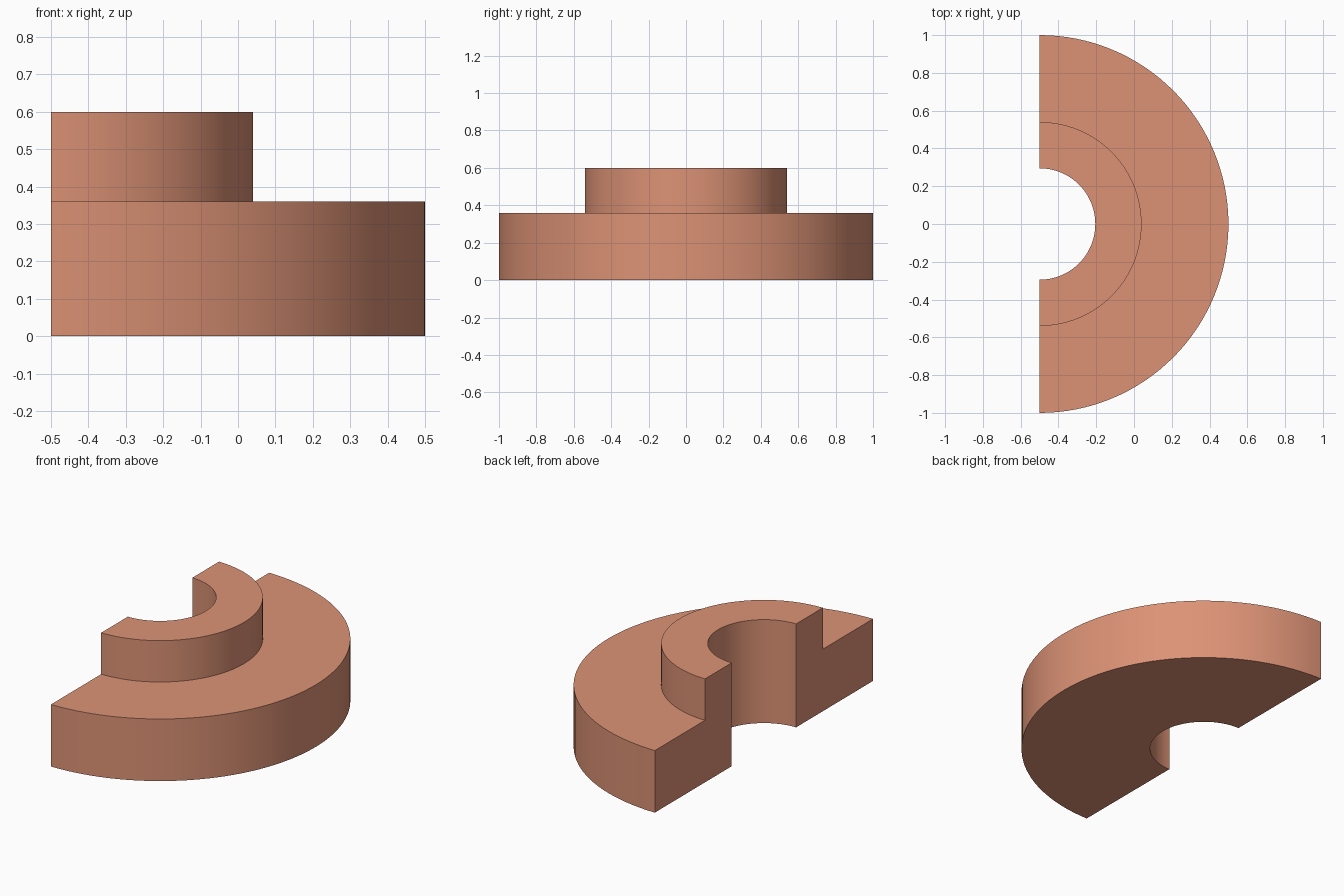
import bpy, bmesh, math

if "Cube" in bpy.data.objects:
    bpy.data.objects.remove(bpy.data.objects["Cube"])

CX = -0.5      # centre axis of the half rings lies on the cut plane
SEGS = 64      # steps around the half turn


def half_ring(name, r_in, r_out, height, mat):
    """Spin a rectangular section half a turn and close both cut ends."""
    bm = bmesh.new()
    section = [(r_in, 0), (r_out, 0), (r_out, height), (r_in, height)]
    loops = []
    for i in range(SEGS + 1):
        a = -math.pi / 2 + math.pi * i / SEGS
        loops.append([bm.verts.new((CX + r * math.cos(a), r * math.sin(a), z))
                      for r, z in section])
    for a, b in zip(loops, loops[1:]):
        for k in range(4):
            n = (k + 1) % 4
            bm.faces.new((a[k], b[k], b[n], a[n]))
    bm.faces.new(loops[0])
    bm.faces.new(loops[-1][::-1])
    bmesh.ops.recalc_face_normals(bm, faces=bm.faces)
    mesh = bpy.data.meshes.new(name)
    bm.to_mesh(mesh)
    bm.free()
    mesh.materials.append(mat)
    obj = bpy.data.objects.new(name, mesh)
    bpy.context.collection.objects.link(obj)
    bpy.ops.object.select_all(action='DESELECT')
    obj.select_set(True)
    bpy.context.view_layer.objects.active = obj
    bpy.ops.object.shade_smooth_by_angle(angle=math.radians(30))
    return obj


copper = bpy.data.materials.new("copper")
copper.diffuse_color = (0.72, 0.29, 0.18, 1)
copper.use_nodes = True
copper.node_tree.nodes["Principled BSDF"].inputs["Base Color"].default_value = copper.diffuse_color

# wide low flange and the taller bored hub inside it
half_ring("flange", 0.54, 1.0, 0.36, copper)
half_ring("hub", 0.295, 0.54, 0.60, copper)
